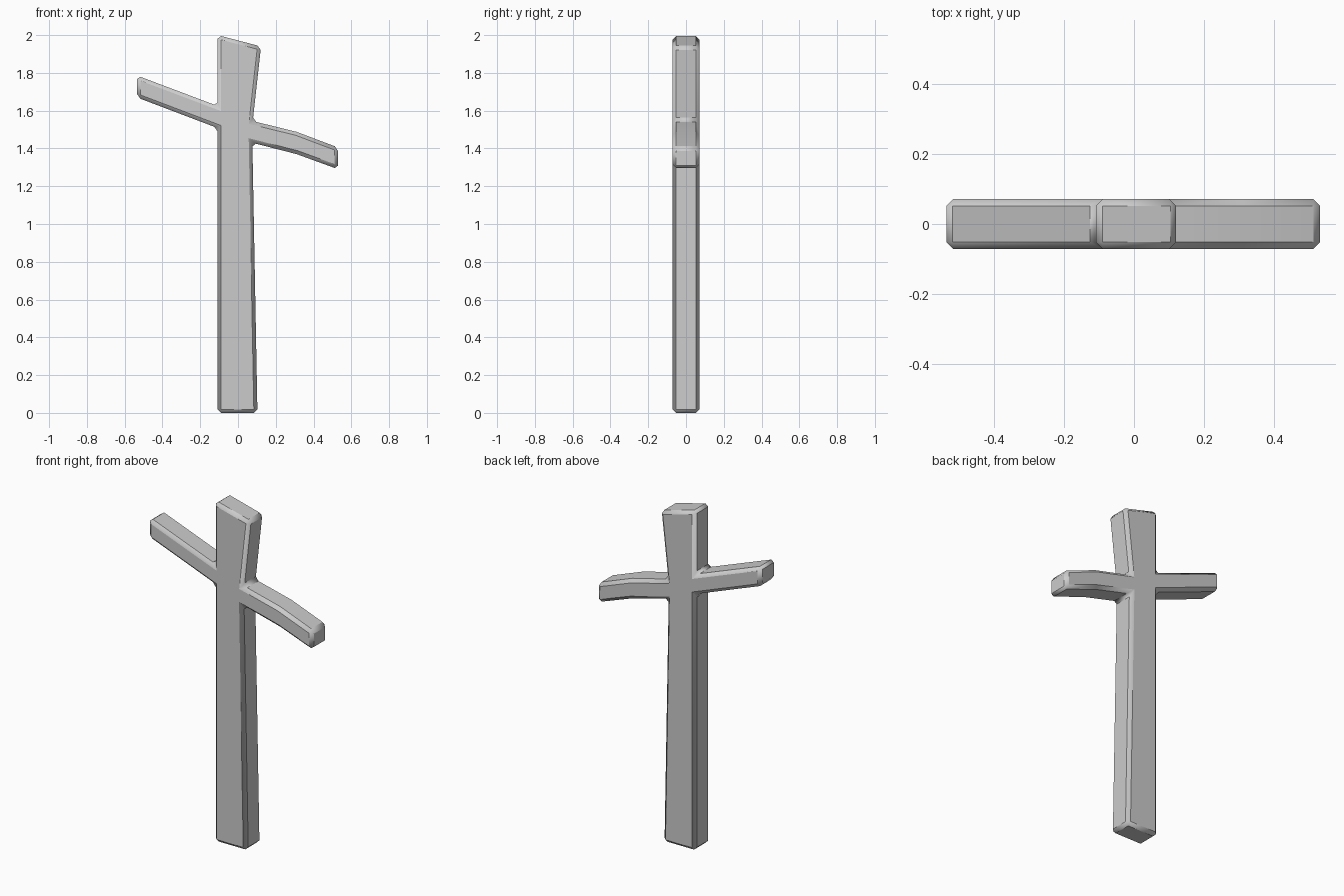
import bpy
import bmesh
import math

if "Cube" in bpy.data.objects:
    bpy.data.objects.remove(bpy.data.objects["Cube"])

HALF_DEPTH = 0.071

grey = bpy.data.materials.new("plain grey")
grey.use_nodes = True
colour = (0.6, 0.6, 0.6, 1)
grey.diffuse_color = colour
grey.node_tree.nodes["Principled BSDF"].inputs["Base Color"].default_value = colour

# Crooked cross outline, counter-clockwise from the foot
outline = [
    (-0.108, 0), (0.103, 0),                                  # foot
    (0.076, 1.43), (0.31, 1.37), (0.53, 1.29),                # left arm underside
    (0.53, 1.405), (0.31, 1.488), (0.078, 1.545),             # left arm top
    (0.122, 1.94), (-0.108, 2.0),                             # head
    (-0.108, 1.625), (-0.535, 1.786),                         # right arm top
    (-0.535, 1.67), (-0.108, 1.508),                          # right arm underside
]

# Extrude the outline into a slab
bm = bmesh.new()
front = bm.faces.new([bm.verts.new((x, -HALF_DEPTH, z)) for x, z in outline])
slab = bmesh.ops.extrude_face_region(bm, geom=[front], use_keep_orig=True)
for v in slab["geom"]:
    if isinstance(v, bmesh.types.BMVert):
        v.co.y = HALF_DEPTH
bmesh.ops.recalc_face_normals(bm, faces=bm.faces)
mesh = bpy.data.meshes.new("crooked_cross")
bm.to_mesh(mesh)
bm.free()
mesh.materials.append(grey)
cross = bpy.data.objects.new("crooked_cross", mesh)
bpy.context.collection.objects.link(cross)

# Chamfered edges
bevel = cross.modifiers.new("chamfer", "BEVEL")
bevel.width = 0.019
bevel.segments = 1
bevel.limit_method = "ANGLE"
bevel.angle_limit = math.radians(30)

# Smooth only the gentle bend of the arm
bpy.ops.object.select_all(action="DESELECT")
cross.select_set(True)
bpy.context.view_layer.objects.active = cross
bpy.ops.object.shade_smooth_by_angle(angle=math.radians(30))
